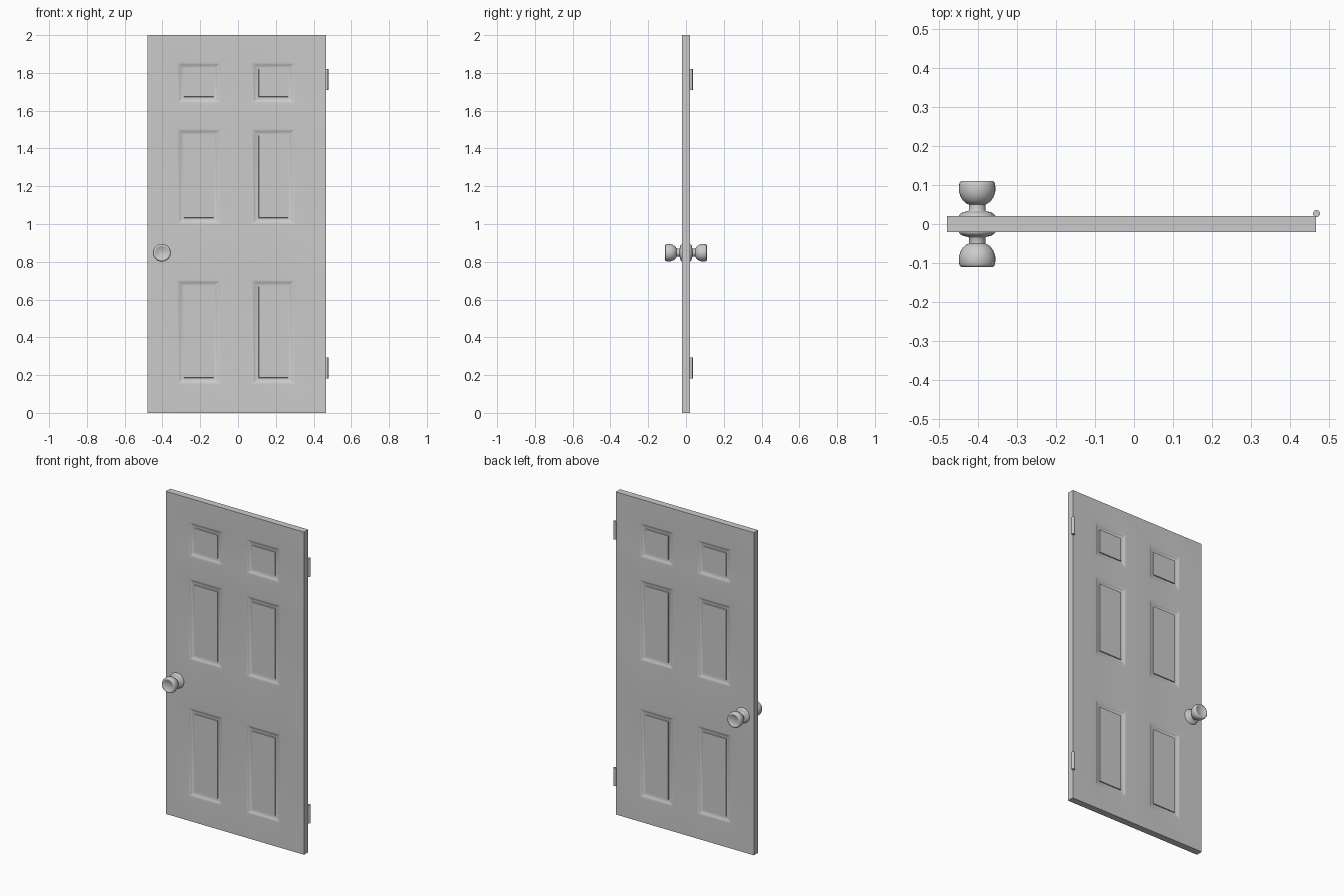
import bpy, bmesh, math

cube = bpy.data.objects.get("Cube")
if cube:
    bpy.data.objects.remove(cube, do_unlink=True)

grey = bpy.data.materials.new("light grey")
grey.use_nodes = True
grey.diffuse_color = (0.6, 0.6, 0.6, 1)
grey.node_tree.nodes["Principled BSDF"].inputs["Base Color"].default_value = (0.6, 0.6, 0.6, 1)


def add_object(name, bm, angle):
    bmesh.ops.recalc_face_normals(bm, faces=bm.faces)
    mesh = bpy.data.meshes.new(name)
    bm.to_mesh(mesh)
    bm.free()
    mesh.materials.append(grey)
    ob = bpy.data.objects.new(name, mesh)
    bpy.context.collection.objects.link(ob)
    bpy.ops.object.select_all(action='DESELECT')
    ob.select_set(True)
    bpy.context.view_layer.objects.active = ob
    bpy.ops.object.shade_smooth_by_angle(angle=math.radians(angle))
    return ob


# Door slab, cut along the panel borders
LEFT, RIGHT, HALF, TOP = -0.48, 0.467, 0.021, 2.0
columns = [(-0.322, -0.093), (0.073, 0.302)]
rows = [(0.15, 0.705), (0.997, 1.505), (1.637, 1.857)]

bm = bmesh.new()
bmesh.ops.create_cube(bm, size=1)
for v in bm.verts:
    v.co = (LEFT if v.co.x < 0 else RIGHT, HALF * (1 if v.co.y > 0 else -1), TOP if v.co.z > 0 else 0)


def cut(point, normal):
    geom = bm.verts[:] + bm.edges[:] + bm.faces[:]
    bmesh.ops.bisect_plane(bm, geom=geom, plane_co=point, plane_no=normal)


for pair in columns:
    for x in pair:
        cut((x, 0, 0), (1, 0, 0))
for pair in rows:
    for z in pair:
        cut((0, 0, z), (0, 0, 1))


def is_panel(face):
    c = face.calc_center_median()
    return (abs(face.normal.y) > 0.9 and any(a < c.x < b for a, b in columns)
            and any(a < c.z < b for a, b in rows))


# Moulded recess on both sides: curved slope, then a sharp step up to the field
bm.normal_update()
steps = [(0.006, -0.001), (0.009, -0.004), (0.009, -0.004), (0.006, -0.001), (0.006, 0), (0.001, 0.006)]
for face in [f for f in bm.faces if is_panel(f)]:
    for width, depth in steps:
        bmesh.ops.inset_individual(bm, faces=[face], thickness=width, depth=depth, use_even_offset=True)
add_object("door", bm, 30)

# Turned knobs with their roses: (radius, distance out from the door centre)
profile = [(0.047, 0.019), (0.047, 0.022), (0.041, 0.028), (0.033, 0.031), (0.023, 0.033),
           (0.021, 0.036), (0.021, 0.050), (0.028, 0.053), (0.037, 0.061), (0.043, 0.071),
           (0.0465, 0.083), (0.047, 0.093), (0.046, 0.102), (0.044, 0.108), (0.041, 0.110),
           (0.034, 0.109), (0.030, 0.106), (0, 0.104)]
for name, side in (("front_knob", -1), ("back_knob", 1)):
    bm = bmesh.new()
    verts = [bm.verts.new((r, side * d, 0)) for r, d in profile]
    edges = [bm.edges.new(pair) for pair in zip(verts, verts[1:])]
    bmesh.ops.spin(bm, geom=verts + edges, cent=(0, 0, 0), axis=(0, 1, 0),
                   angle=math.tau, steps=32)
    bmesh.ops.remove_doubles(bm, verts=bm.verts, dist=0.0001)
    bmesh.ops.holes_fill(bm, edges=bm.edges, sides=0)
    add_object(name, bm, 50).location = (-0.403, 0, 0.848)

# Hinge barrels on the back edge
for name, z in (("lower_hinge", 0.237), ("upper_hinge", 1.765)):
    bm = bmesh.new()
    bmesh.ops.create_cone(bm, cap_ends=True, segments=20, radius1=0.009, radius2=0.009, depth=0.112)
    add_object(name, bm, 40).location = (0.469, 0.027, z)
